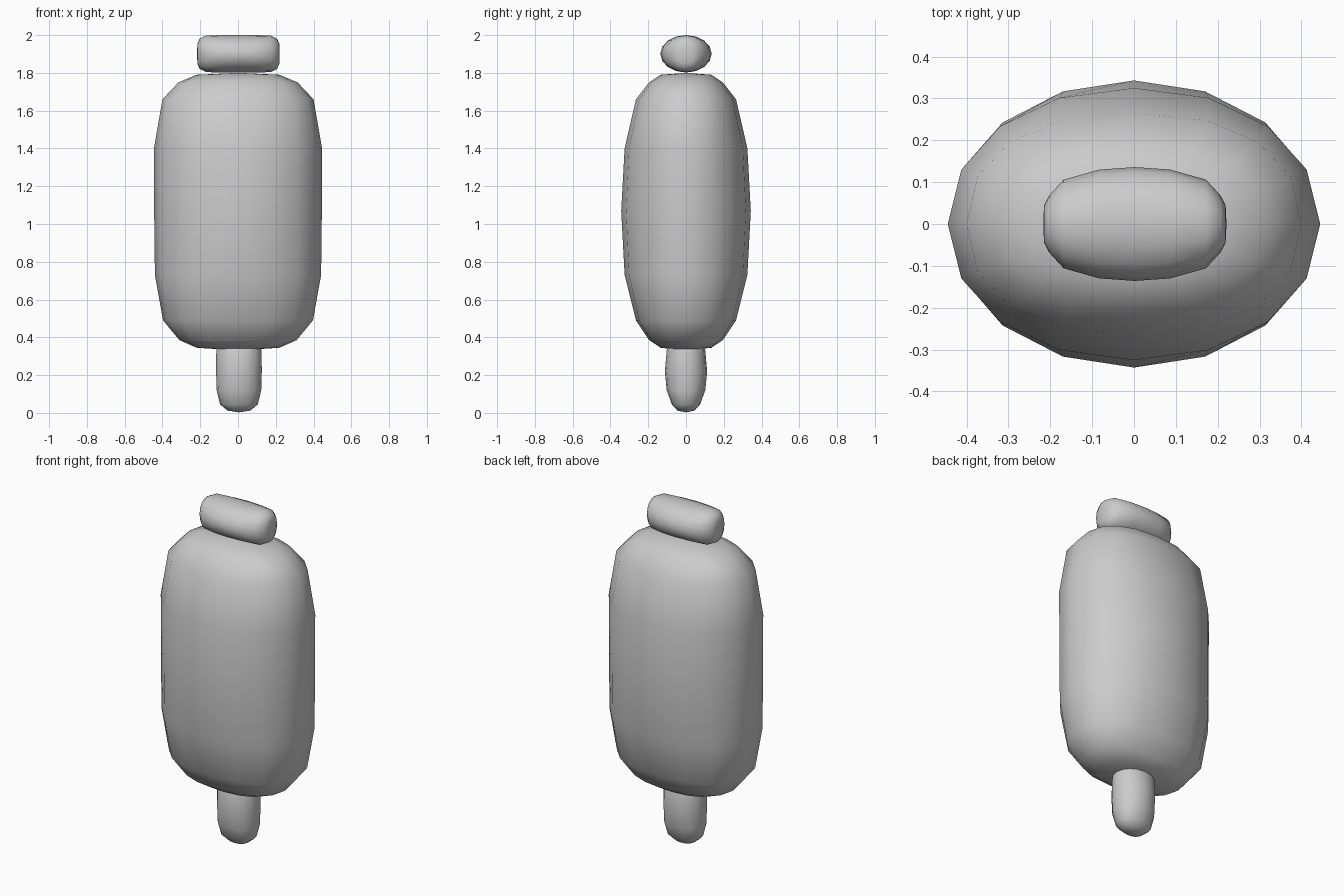
import bpy, bmesh
from math import sin, cos, pi, copysign

if "Cube" in bpy.data.objects:
    bpy.data.objects.remove(bpy.data.objects["Cube"])

SIDES = 16


def loft(name, rings, start, end, along_x=False):
    """Skin oval rings (position, radius_a, radius_b, squareness) between two end points."""
    bm = bmesh.new()

    def vert(p, a, b):
        return bm.verts.new((p, a, b) if along_x else (a, b, p))

    loops = []
    for p, ra, rb, n in rings:
        loop = []
        for i in range(SIDES):
            t = 2 * pi * i / SIDES
            c, s = cos(t), sin(t)
            loop.append(vert(p, ra * copysign(abs(c) ** (2 / n), c),
                             rb * copysign(abs(s) ** (2 / n), s)))
        loops.append(loop)
    for low, high in zip(loops, loops[1:]):
        for i in range(SIDES):
            j = (i + 1) % SIDES
            bm.faces.new((low[i], low[j], high[j], high[i]))
    # rounded end caps
    for pos, loop in ((start, loops[0]), (end, loops[-1])):
        tip = vert(pos, 0, 0)
        for i in range(SIDES):
            bm.faces.new((tip, loop[i], loop[(i + 1) % SIDES]))
    bmesh.ops.recalc_face_normals(bm, faces=bm.faces)
    for f in bm.faces:
        f.smooth = True
    mesh = bpy.data.meshes.new(name)
    bm.to_mesh(mesh)
    bm.free()
    obj = bpy.data.objects.new(name, mesh)
    bpy.context.collection.objects.link(obj)
    return obj


# Main pillow-like body
loft("body", [
    (0.345, 0.22, 0.135, 2.3),
    (0.385, 0.31, 0.195, 2.4),
    (0.49, 0.397, 0.265, 2.3),
    (0.73, 0.44, 0.325, 2.1),
    (1.07, 0.444, 0.343, 2.0),
    (1.40, 0.445, 0.325, 2.1),
    (1.66, 0.40, 0.265, 2.3),
    (1.75, 0.315, 0.195, 2.4),
    (1.79, 0.22, 0.135, 2.3),
], 0.33, 1.80)

# Lower stem, its upper end buried in the body
stem = loft("lower_stem", [
    (0.012, 0.06, 0.045, 2.2),
    (0.045, 0.10, 0.075, 2.3),
    (0.12, 0.118, 0.102, 2.1),
    (0.22, 0.121, 0.112, 2.0),
    (0.33, 0.12, 0.102, 2.1),
    (0.40, 0.10, 0.075, 2.3),
    (0.43, 0.06, 0.045, 2.2),
], 0.003, 0.44)
stem.location.x = 0.005

# Rounded bar resting across the top
half = [(0.085, 0.130, 0.099, 2.0), (0.17, 0.106, 0.097, 2.1),
        (0.205, 0.068, 0.08, 2.2), (0.217, 0.045, 0.052, 2.2)]
bar = loft("top_bar",
           [(-x, a, b, n) for x, a, b, n in reversed(half)]
           + [(0, 0.136, 0.099, 2.0)] + half,
           -0.219, 0.219, along_x=True)
bar.location = (0.002, 0, 1.901)
